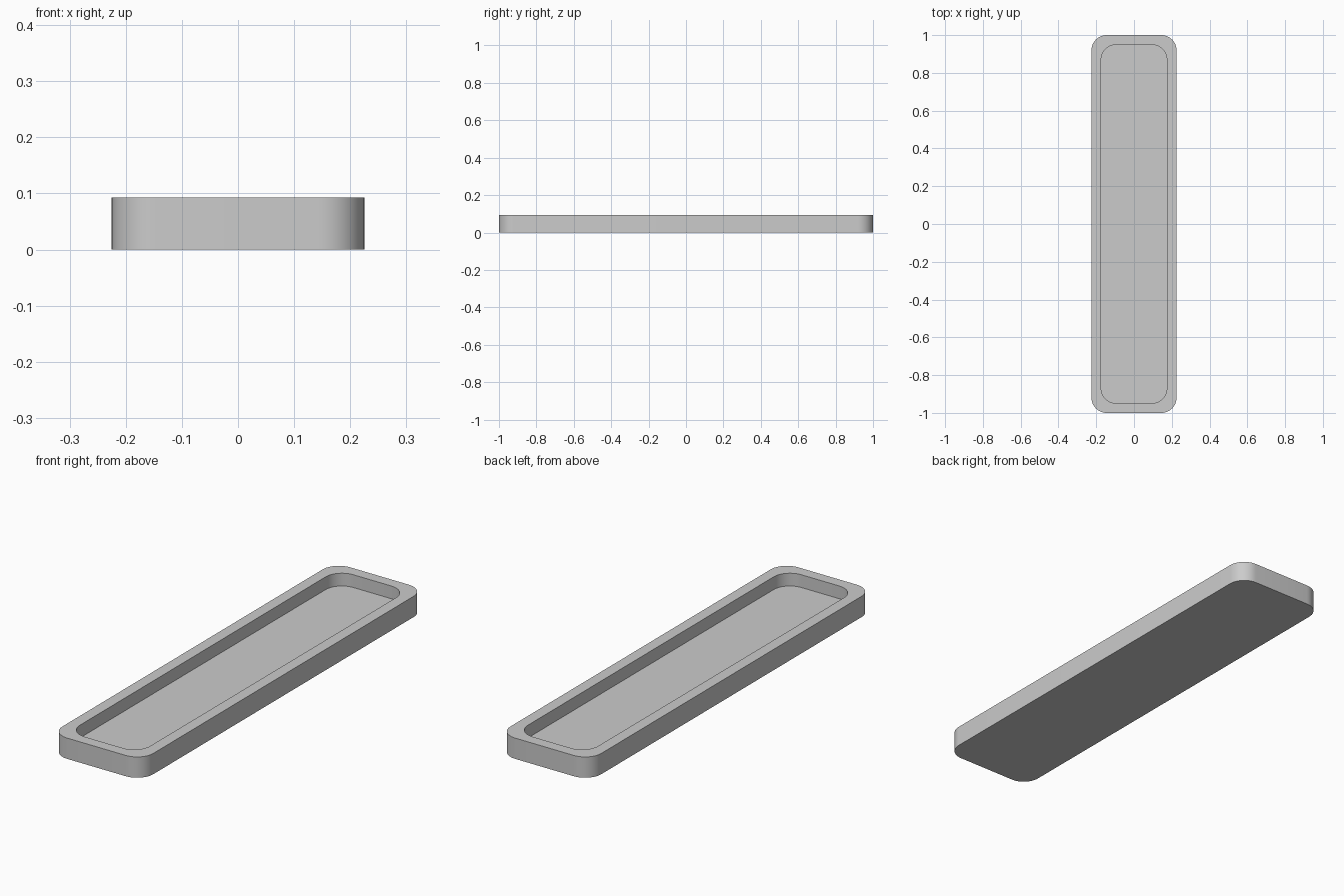
import bpy, bmesh, math

if "Cube" in bpy.data.objects:
    bpy.data.objects.remove(bpy.data.objects["Cube"])

HALF_X, HALF_Y, HEIGHT = 0.225, 1.0, 0.093
WALL, FLOOR_Z, RADIUS = 0.051, 0.036, 0.08
SEGMENTS = 12


def rounded_loop(bm, hx, hy, r, z):
    """Ring of vertices around a rounded rectangle."""
    ring = []
    corners = ((1, 1), (-1, 1), (-1, -1), (1, -1))
    for i, (sx, sy) in enumerate(corners):
        for k in range(SEGMENTS + 1):
            a = math.pi / 2 * (i + k / SEGMENTS)
            ring.append(bm.verts.new((sx * (hx - r) + r * math.cos(a),
                                      sy * (hy - r) + r * math.sin(a), z)))
    return ring


def bridge(bm, a, b):
    n = len(a)
    for i in range(n):
        j = (i + 1) % n
        bm.faces.new((a[i], a[j], b[j], b[i]))


# Tray: outer wall, flat rim, inner wall and recessed floor
bm = bmesh.new()
inner = (HALF_X - WALL, HALF_Y - WALL, RADIUS)
outer = (HALF_X, HALF_Y, RADIUS)
rings = [rounded_loop(bm, *outer, 0),
         rounded_loop(bm, *outer, HEIGHT),
         rounded_loop(bm, *inner, HEIGHT),
         rounded_loop(bm, *inner, FLOOR_Z)]
for low, high in zip(rings, rings[1:]):
    bridge(bm, low, high)
bm.faces.new(rings[0][::-1])
bm.faces.new(rings[-1])
bmesh.ops.recalc_face_normals(bm, faces=bm.faces)

mesh = bpy.data.meshes.new("tray")
bm.to_mesh(mesh)
bm.free()
tray = bpy.data.objects.new("tray", mesh)
bpy.context.collection.objects.link(tray)

# Smooth corners, sharp rim edges
bpy.context.view_layer.objects.active = tray
tray.select_set(True)
bpy.ops.object.shade_smooth_by_angle(angle=math.radians(30))
